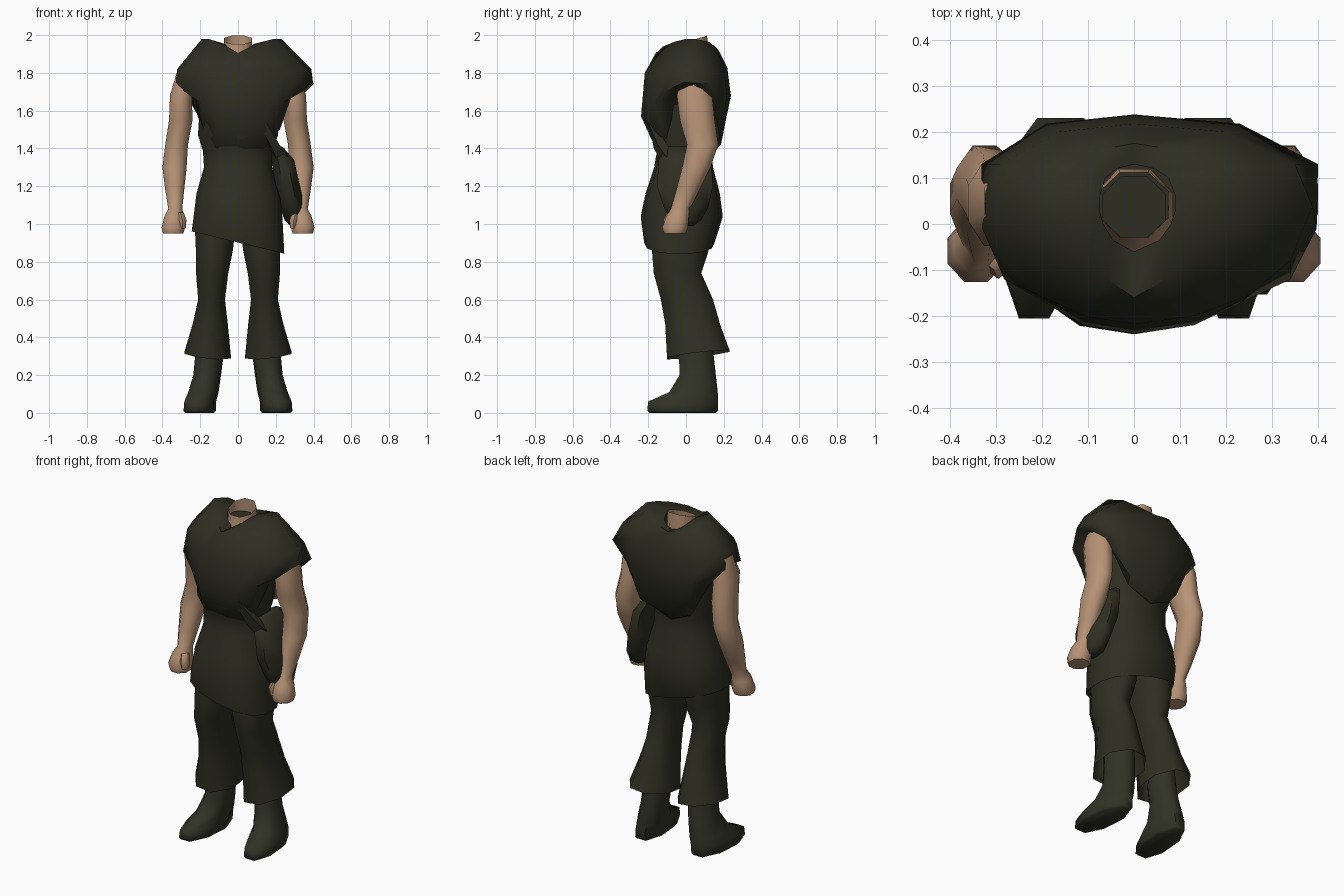
import bpy, bmesh, math

def material(name, rgb):
    m = bpy.data.materials.new(name)
    m.diffuse_color = (*rgb, 1)
    return m

CLOTH = material("dark olive cloth", (0.027, 0.027, 0.016))
BOOT = material("dark green leather", (0.031, 0.032, 0.019))
SKIN = material("tan skin", (0.47, 0.29, 0.18))

def loft(name, rings, mat, bottom=True, top=True, angle=62):
    """Skin a list of closed point rings; optional caps on first and last ring."""
    bm = bmesh.new()
    vr = [[bm.verts.new(p) for p in r] for r in rings]
    n = len(vr[0])
    for a, b in zip(vr, vr[1:]):
        for i in range(n):
            bm.faces.new((a[i], a[(i + 1) % n], b[(i + 1) % n], b[i]))
    if bottom:
        bm.faces.new(vr[0][::-1])
    if top:
        bm.faces.new(vr[-1])
    bmesh.ops.recalc_face_normals(bm, faces=bm.faces)
    me = bpy.data.meshes.new(name)
    bm.to_mesh(me)
    bm.free()
    ob = bpy.data.objects.new(name, me)
    bpy.context.collection.objects.link(ob)
    me.materials.append(mat)
    bpy.ops.object.select_all(action='DESELECT')
    ob.select_set(True)
    bpy.context.view_layer.objects.active = ob
    bpy.ops.object.shade_smooth_by_angle(angle=math.radians(angle))
    return ob

def ring(z, cx, cy, hx, hy, n=8, power=1.0, tx=0, ty=0, shear=0):
    """Rounded ring reaching hx, hy; tx, ty tilt it, shear slides x along y."""
    pts = []
    for i in range(n):
        a = 2 * math.pi * (i + 0.5) / n
        c, s = math.cos(a), math.sin(a)
        k = math.cos(math.pi / n) ** power
        x = hx * math.copysign(abs(c) ** power, c) / k
        y = hy * math.copysign(abs(s) ** power, s) / k
        pts.append((cx + x + shear * y, cy + y, z + tx * x + ty * y))
    return pts

def pair(name, rows, mat, **kw):
    """Right-hand part and its mirror image."""
    loft("right_" + name, rows, mat, **kw)
    loft("left_" + name, [[(-x, y, z) for x, y, z in r] for r in rows], mat, **kw)

# Body and skirt of the tunic, with a hem that drops towards the right
skirt = [(1.76, .25, -.19, .18), (1.64, .235, -.215, .19), (1.55, .207, -.21, .175),
         (1.47, .212, -.19, .15), (1.39, .186, -.15, .13), (1.30, .18, -.165, .14),
         (1.16, .22, -.21, .175), (1.04, .235, -.235, .19)]
rings = [ring(z, 0, (a + b) / 2, hx, (b - a) / 2, 14, 0.85) for z, hx, a, b in skirt]
rings.append(ring(.902, 0, -.035, .245, .183, 14, 0.8, tx=-.24))
loft("tunic_body", rings, CLOTH, bottom=True, top=False)

# Draped shoulder cape: right half of each ring, left half is narrower
LEFT = 0.83
def drape(half):
    left = [(-x * LEFT, y, z) for x, y, z in half[1:-1]]
    return half + left[::-1]

under = [(0, -.15, 1.39), (.14, -.14, 1.40), (.19, -.10, 1.46), (.22, -.06, 1.62),
         (.25, .04, 1.73), (.23, .11, 1.60), (.16, .14, 1.43), (0, .14, 1.37)]
fold = [(0, -.17, 1.42), (.145, -.16, 1.42), (.222, -.12, 1.50), (.285, -.08, 1.68),
        (.35, .04, 1.74), (.30, .14, 1.64), (.18, .18, 1.46), (0, .185, 1.42)]
bulge = [(0, -.238, 1.57), (.13, -.22, 1.57), (.235, -.17, 1.64), (.34, -.12, 1.70),
         (.397, -.01, 1.75), (.40, .13, 1.74), (.23, .218, 1.68), (0, .238, 1.68)]
shoulder = [(0, -.218, 1.80), (.13, -.20, 1.80), (.25, -.155, 1.81), (.34, -.08, 1.82),
            (.388, .04, 1.82), (.35, .13, 1.83), (.20, .20, 1.83), (0, .218, 1.83)]
ridge = [(0, -.16, 1.905), (.07, -.12, 1.94), (.14, -.06, 1.965), (.19, 0, 1.98),
         (.23, .05, 1.98), (.18, .12, 1.965), (.10, .16, 1.935), (0, .175, 1.915)]
collar = [(0, -.06, 1.895), (.055, -.035, 1.93), (.08, 0, 1.95), (.09, .03, 1.955),
          (.09, .06, 1.955), (.075, .10, 1.94), (.045, .12, 1.92), (0, .13, 1.91)]
loft("shoulder_cape", [drape(r) for r in (under, fold, bulge, shoulder, ridge, collar)],
     CLOTH, bottom=False, top=False, angle=70)

# Neck stump, open at the top, with the dark lining inside
loft("neck", [ring(1.80, 0, .03, .085, .09), ring(1.90, 0, .042, .077, .074),
              ring(1.975, 0, .042, .074, .070, ty=.33)], SKIN, bottom=False, top=False)
loft("neck_lining", [ring(1.92, 0, .037, .070, .066), ring(1.925, 0, .037, .070, .066)], CLOTH)

# Arms and fists
arm = [(1.80, .265, .05, .06, .07), (1.68, .302, .045, .058, .093), (1.55, .303, .06, .062, .092),
       (1.42, .325, .088, .06, .083), (1.30, .336, .055, .064, .075), (1.18, .335, .01, .05, .062),
       (1.08, .332, -.03, .037, .05), (1.04, .338, -.045, .052, .06),
       (.98, .343, -.058, .062, .068), (.95, .343, -.06, .054, .056)]
pair("arm", [ring(*r) for r in arm], SKIN)
thumb = [(1.06, .305, -.07, .018, .025), (1.02, .295, -.085, .022, .03), (.975, .295, -.085, .018, .02)]
pair("thumb", [ring(*r, n=6) for r in thumb], SKIN)

# Flared trousers
leg = [(1.02, .12, -.02, .11, .14), (.86, .125, -.03, .098, .15), (.74, .137, -.045, .085, .126),
       (.60, .14, .005, .071, .138), (.47, .147, .035, .093, .145)]
rings = [ring(*r) for r in leg] + [ring(.308, .16, .065, .122, .165, tx=.1, ty=.12)]
pair("trouser_leg", rings, CLOTH, bottom=False, top=False)

# Boots with toes turned outwards
boot = [(.45, .15, .05, .06, .09), (.30, .152, .055, .072, .092), (.20, .163, .062, .07, .096),
        (.11, .183, .04, .076, .128), (.06, .20, -.015, .078, .185), (.012, .202, -.018, .08, .187),
        (.0, .202, -.018, .07, .175)]
pair("boot", [ring(*r, shear=-.08) for r in boot], BOOT)

# Hip bag and its strap
bag = [(1.41, .20, 0, .035, .10), (1.34, .237, -.005, .06, .14), (1.20, .262, -.005, .066, .148),
       (1.09, .287, 0, .065, .118), (1.02, .297, 0, .05, .08), (.99, .30, 0, .025, .04)]
loft("hip_bag", [ring(*r) for r in bag], CLOTH)
loft("bag_strap", [[(.10, -.20, 1.545), (.15, -.20, 1.535), (.15, -.17, 1.535), (.10, -.17, 1.545)],
                   [(.18, -.17, 1.40), (.22, -.15, 1.42), (.21, -.10, 1.42), (.17, -.12, 1.40)],
                   [(.22, -.12, 1.31), (.27, -.10, 1.35), (.26, -.05, 1.35), (.21, -.06, 1.31)]], CLOTH)
